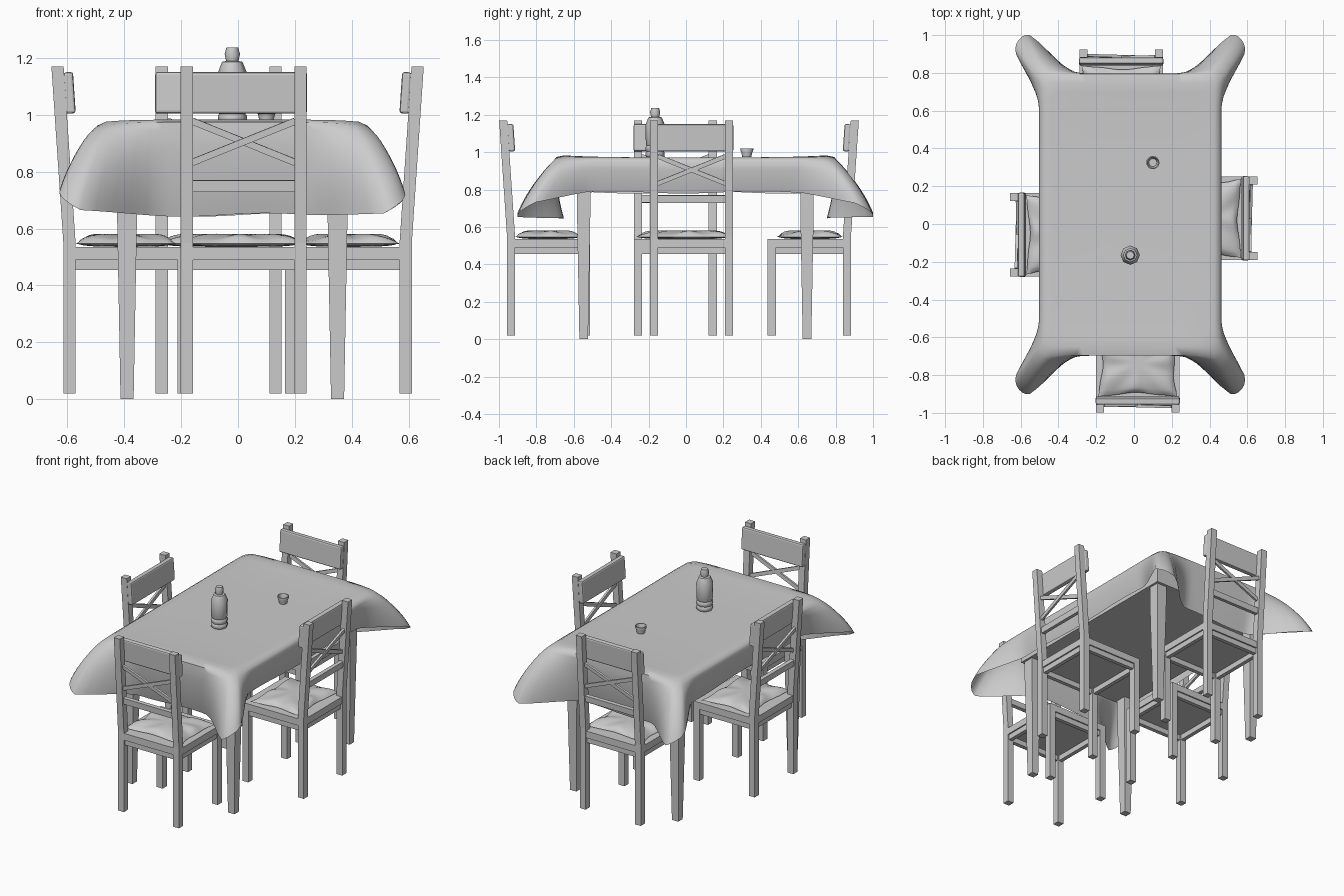
import bpy, bmesh
from math import sin, cos, pi, atan2
from mathutils import Matrix

if "Cube" in bpy.data.objects:
    bpy.data.objects.remove(bpy.data.objects["Cube"])


def finish(name, bm, M=Matrix(), smooth=None):
    bmesh.ops.recalc_face_normals(bm, faces=bm.faces)
    me = bpy.data.meshes.new(name)
    bm.to_mesh(me)
    bm.free()
    ob = bpy.data.objects.new(name, me)
    bpy.context.collection.objects.link(ob)
    ob.matrix_world = M
    if smooth:
        bpy.ops.object.select_all(action='DESELECT')
        ob.select_set(True)
        bpy.context.view_layer.objects.active = ob
        bpy.ops.object.shade_smooth_by_angle(angle=smooth)
    return ob


def box(name, c, size, M=Matrix(), rot=Matrix(), bevel=0):
    bm = bmesh.new()
    bmesh.ops.create_cube(bm, size=1)
    bmesh.ops.scale(bm, vec=size, verts=bm.verts)
    if bevel:
        bmesh.ops.bevel(bm, geom=bm.edges[:], offset=bevel, segments=2, profile=0.5, affect='EDGES')
    bmesh.ops.transform(bm, matrix=Matrix.Translation(c) @ rot, verts=bm.verts)
    return finish(name, bm, M)


def loft(name, sections, M=Matrix()):
    """Square post through sections (x, y, z, half width)."""
    bm = bmesh.new()
    rings = [[bm.verts.new((x + sx * h, y + sy * h, z))
              for sx, sy in ((-1, -1), (1, -1), (1, 1), (-1, 1))] for x, y, z, h in sections]
    for a, b in zip(rings, rings[1:]):
        for i in range(4):
            bm.faces.new((a[i], a[i - 1], b[i - 1], b[i]))
    bm.faces.new(rings[0])
    bm.faces.new(rings[-1])
    return finish(name, bm, M)


def lathe(name, profile, loc, n, smooth=None):
    bm = bmesh.new()
    vs = [bm.verts.new((r, 0, z)) for r, z in profile]
    es = [bm.edges.new(p) for p in zip(vs, vs[1:])]
    bmesh.ops.spin(bm, geom=vs + es, axis=(0, 0, 1), cent=(0, 0, 0), angle=2 * pi, steps=n)
    bmesh.ops.remove_doubles(bm, verts=bm.verts, dist=1e-4)
    return finish(name, bm, Matrix.Translation(loc), smooth)


def cushion(M):
    bm = bmesh.new()
    n = 24
    for up in (1, 0):
        g = []
        for i in range(n + 1):
            row = []
            for j in range(n + 1):
                u, v = 2 * i / n - 1, 2 * j / n - 1
                h = ((1 - u ** 4) * (1 - v ** 4)) ** 0.55
                # puckers running in from the edges
                e = max(abs(u), abs(v))
                crease = 0.012 * e ** 2 * sin(7 * atan2(v, u) + 0.7) * h
                pinch = 0.025 * e ** 4 * sin(5 * (u - v))
                x = 0.21 * u * (1 - (0.1 + pinch) * (1 - v * v))
                y = 0.22 + 0.177 * v * (1 - (0.1 - pinch) * (1 - u * u))
                row.append(bm.verts.new((x, y, 0.547 + (0.033 * h + crease if up else -0.011 * h))))
            g.append(row)
        for i in range(n):
            for j in range(n):
                bm.faces.new((g[i][j], g[i + 1][j], g[i + 1][j + 1], g[i][j + 1]))
    bmesh.ops.remove_doubles(bm, verts=bm.verts, dist=1e-4)
    finish("seat_cushion", bm, M, 1.2)


def chair(x, y, deg):
    M = Matrix.Translation((x, y, 0)) @ Matrix.Rotation(deg * pi / 180, 4, 'Z')
    tilt = Matrix.Rotation(atan2(0.042, 0.62), 4, 'X')

    def back_y(z):
        return 0.0215 - 0.042 * (z - 0.55) / 0.62
    for s in (-1, 1):
        px = s * 0.2
        loft("back_post", [(px, back_y(0.55), 0.02, 0.0215), (px, back_y(0.55), 0.55, 0.0215),
                           (px, back_y(1.17), 1.17, 0.0215)], M)
        loft("front_leg", [(px, 0.4235, 0.02, 0.0215), (px, 0.4235, 0.49, 0.0215)], M)
        box("side_rail", (s * 0.2, 0.2225, 0.4725), (0.026, 0.36, 0.035), M)
        # crossed braces of the backrest
        brace = tilt @ Matrix.Rotation(s * atan2(0.145, 0.36), 4, 'Y')
        box("cross_brace", (0, back_y(0.905) + s * 0.003, 0.905), (0.39, 0.014, 0.024), M, brace)
    for yy in (0.026, 0.424):
        box("end_rail", (0, yy, 0.4725), (0.36, 0.026, 0.035), M)
    box("seat", (0, 0.244, 0.5125), (0.443, 0.402, 0.045), M)
    box("seat_back_edge", (0, 0.0235, 0.5125), (0.358, 0.04, 0.045), M)
    box("lower_back_rail", (0, back_y(0.75), 0.75), (0.36, 0.025, 0.04), M, tilt)
    box("backrest_panel", (0, back_y(1.077) + 0.036, 1.077), (0.446, 0.034, 0.146), M, tilt, 0.009)
    cushion(M)


chair(0.02, -0.957, 0)
chair(-0.068, 0.882, 180)
chair(-0.614, -0.057, -90)
chair(0.611, 0.03, 90)

# table
CX, CY = -0.02, 0.05
box("table_top", (CX, CY, 0.945), (0.92, 1.44, 0.03))
box("table_frame", (CX, CY, 0.868), (0.84, 1.3, 0.136))
for s in (-1, 1):
    for t in (-1, 1):
        lx, ly = CX + s * 0.37, CY + t * 0.597
        loft("table_leg", [(lx, ly, 0, 0.023), (lx, ly, 0.7, 0.036), (lx, ly, 0.85, 0.036)])


# tablecloth: rings over the top, then a draped skirt flaring at the corners
def cloth():
    A, B, R = 0.475, 0.745, 0.05
    # quarter outline from the right side's middle to the far side's middle
    q = [(A, (B - R) * (i / 18) ** 0.75) for i in range(18)]
    q += [(A - R + R * cos(k * pi / 12), B - R + R * sin(k * pi / 12)) for k in range(7)]
    q += [((A - R) * (1 - i / 12), B) for i in range(1, 13)]
    pts = q + [(-x, y) for x, y in q[-2::-1]]
    pts += [(x, -y) for x, y in pts[-2:0:-1]]
    bm = bmesh.new()

    def top_z(x, y):
        return 0.972 + 0.014 * (abs(y) / B) ** 4 - 0.016 * abs(x * y / A / B) ** 6
    rings = []
    for s in (0.2, 0.4, 0.6, 0.75, 0.87, 0.94):
        rings.append([bm.verts.new((CX + x * s, CY + y * s, top_z(x * s, y * s))) for x, y in pts])
    rows = 12
    for k in range(rows + 1):
        t = k / rows
        ring = []
        for x, y in pts:
            sx, sy = (1 if x >= 0 else -1), (1 if y >= 0 else -1)
            side, end = A - abs(x), B - abs(y)      # distance from each border
            d = max(side, end)
            onside = min(1, max(0, 0.5 + (end - side) / 0.1))
            f = 0.5 + 0.5 * cos(pi * min(1, max(0, d - 0.015) / (0.23 - 0.05 * onside)))
            hem = 0.785 * onside + 0.648 * (1 - onside)
            hem = hem * (1 - f) + (0.66 + 0.07 * onside) * f
            zt = top_z(x, y) - 0.012
            out = 0.35 * sin(t * pi / 2) + 0.65 * t
            ox = (0.105 + 0.03 * onside) * f * out
            oy = (0.216 - 0.05 * onside) * f * out
            tuck = 0.045 * (1 - f) * t * t
            px = abs(x) * (1 + 0.02 * min(1, t * 5)) + ox - tuck * 0.6 * onside
            py = abs(y) * (1 + 0.006 * min(1, t * 5)) + oy - tuck * (1 - onside)
            z = zt - (zt - hem) * t ** (1 + 0.1 * f) + 0.006 * t * sin(11 * x + 8 * y)
            ring.append(bm.verts.new((CX + sx * px, CY + sy * py, z)))
        rings.append(ring)
    for a, b in zip(rings, rings[1:]):
        for i in range(len(pts)):
            bm.faces.new((a[i - 1], a[i], b[i], b[i - 1]))
    c = bm.verts.new((CX, CY, 0.972))
    for i in range(len(pts)):
        bm.faces.new((c, rings[0][i], rings[0][i - 1]))
    finish("tablecloth", bm, smooth=1.2)


cloth()

# bottle and cup
lathe("bottle", [(0, 0), (0.046, 0), (0.051, 0.008), (0.051, 0.024), (0.046, 0.03), (0.051, 0.038),
                 (0.051, 0.054), (0.046, 0.062), (0.05, 0.07), (0.051, 0.175), (0.036, 0.213),
                 (0.022, 0.216), (0.027, 0.24), (0.021, 0.263), (0, 0.263)], (-0.02, -0.165, 0.973), 8, 0.95)
lathe("cup", [(0, 0), (0.024, 0), (0.03, 0.03), (0.034, 0.031), (0.035, 0.046), (0.03, 0.046),
              (0.021, 0.006), (0, 0.006)], (0.1, 0.325, 0.973), 16, 0.5)
